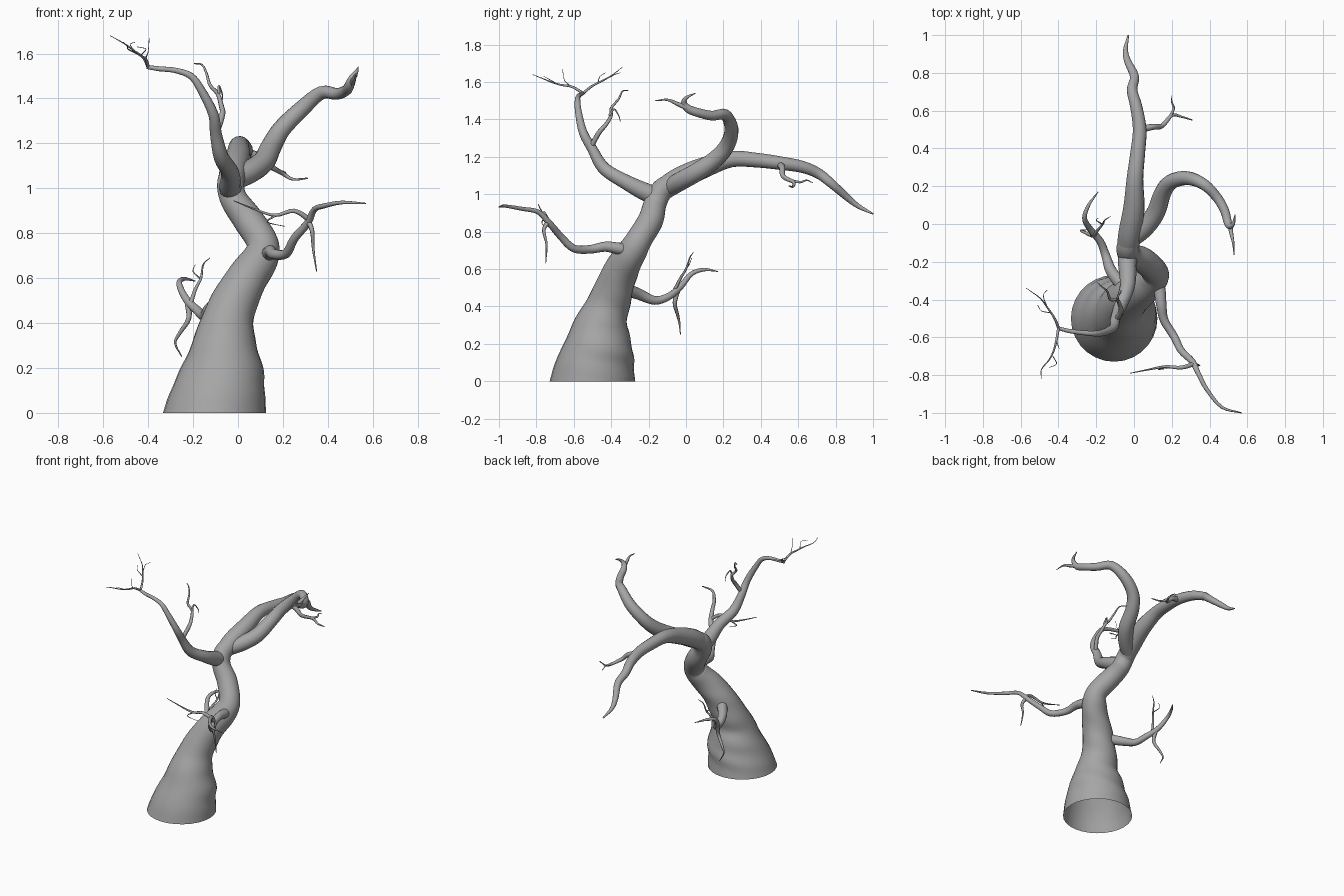
import bpy, bmesh, math
from mathutils import Vector

UP = Vector((0, 0, 1))
BARK = bpy.data.materials.new("bark")
BARK.diffuse_color = (0.38, 0.38, 0.38, 1)


def smooth_path(pts, steps):
    """Catmull-Rom through (x, y, z, radius) points."""
    p = [Vector(q) for q in pts]
    p = [p[0] * 2 - p[1]] + p + [p[-1] * 2 - p[-2]]
    out = []
    for i in range(1, len(p) - 2):
        a, b, c, d = p[i - 1:i + 3]
        for k in range(steps):
            t = k / steps
            out.append(0.5 * (2 * b + (c - a) * t + (2 * a - 5 * b + 4 * c - d) * t * t
                              + (3 * b - a - 3 * c + d) * t ** 3))
    return out + [p[-2]]


def tube(name, pts, sides=10, steps=4, trunk=False):
    """Tapered tube along a path; the trunk keeps level rings near the ground."""
    path = smooth_path(pts, steps)
    bm = bmesh.new()
    rings, side, n = [], Vector((1, 0, 0)), len(path)
    for i, q in enumerate(path):
        pos, r = q.to_3d(), max(q.w, 0.0015)
        tan = (path[min(i + 1, n - 1)].to_3d() - path[max(i - 1, 0)].to_3d()).normalized()
        if trunk:
            tan = UP.lerp(tan, min(1, max(0, (pos.z - 0.1) / 0.6))).normalized()
        if abs(side.dot(tan)) > 0.95:
            side = tan.orthogonal()
        side = (side - tan * side.dot(tan)).normalized()
        other = tan.cross(side)
        ring = []
        for k in range(sides):
            a = math.tau * k / sides
            rr = r
            if trunk and 0 < pos.z < 0.7:      # soft folds, mostly on the back of the bark
                fold = 0.012 + 0.014 * math.sin(a)
                rr *= 1 + fold * math.sin(pos.z * 40 + 2 * a) * min(1, pos.z * 8)
            ring.append(bm.verts.new(pos + (side * math.cos(a) + other * math.sin(a)) * rr))
        rings.append(ring)
    for lo, hi in zip(rings, rings[1:]):
        for k in range(sides):
            m = (k + 1) % sides
            bm.faces.new((lo[k], lo[m], hi[m], hi[k]))
    bm.faces.new(rings[-1])
    for f in bm.faces:
        f.smooth = True
    me = bpy.data.meshes.new(name)
    bm.to_mesh(me)
    bm.free()
    me.materials.append(BARK)
    ob = bpy.data.objects.new(name, me)
    bpy.context.collection.objects.link(ob)
    return ob


def twig(name, r, *pts):
    """Thin branch tapering evenly from radius r to a point."""
    n = len(pts) - 1
    return tube(name, [(*p, r * (1 - 0.85 * i / n)) for i, p in enumerate(pts)], 7, 4)


# Trunk, leaning back and twisting (open underneath)
tube("trunk", [(-.105, -.5, 0, .229), (-.09, -.49, .1, .21), (-.07, -.47, .2, .182),
               (-.062, -.46, .3, .146), (-.05, -.422, .4, .119), (-.015, -.385, .5, .104),
               (.04, -.345, .6, .092), (.1, -.29, .69, .08), (.108, -.25, .76, .07),
               (.045, -.19, .86, .068), (-.018, -.165, .95, .061), (-.033, -.13, 1.02, .06),
               (-.02, -.07, 1.06, .056)], 28, 6, True)

# Limb reaching backwards
tube("back_limb", [(-.033, -.13, 1.02, .058), (-.02, -.04, 1.08, .061), (0, .09, 1.14, .056),
                   (.005, .24, 1.188, .044), (.02, .38, 1.182, .039), (.03, .5, 1.167, .036),
                   (.012, .62, 1.147, .032), (-.01, .71, 1.11, .028), (.003, .78, 1.055, .024),
                   (-.033, .86, .985, .019), (-.045, .92, .937, .013), (-.03, 1, .895, .004)], 16)
twig("back_twig", .02, (.03, .5, 1.16), (.1, .515, 1.14), (.15, .52, 1.095),
     (.2, .575, 1.065), (.245, .57, 1.04), (.31, .55, 1.045))
twig("back_twig_fork", .009, (.18, .55, 1.075), (.21, .61, 1.065), (.2, .645, 1.075), (.2, .68, 1.06))

# Limb curling up to the right
tube("right_limb", [(-.02, -.08, 1.04, .05), (.055, -.02, 1.075, .051), (.115, .06, 1.12, .05),
                    (.15, .16, 1.19, .046), (.195, .222, 1.265, .041), (.28, .243, 1.35, .037),
                    (.37, .21, 1.425, .03), (.44, .14, 1.42, .026), (.48, .07, 1.435, .024),
                    (.495, .015, 1.455, .022), (.505, -.01, 1.485, .017), (.525, 0, 1.515, .01),
                    (.535, .05, 1.54, .002)], 14)
twig("right_limb_fork", .015, (.505, .01, 1.46), (.515, -.05, 1.485), (.525, -.1, 1.505), (.53, -.165, 1.5))

# Limb rising to the front left
tube("left_limb", [(-.03, -.13, .99, .046), (-.035, -.2, 1.005, .05), (-.035, -.33, 1.07, .04),
                   (-.075, -.44, 1.14, .034), (-.098, -.5, 1.24, .027), (-.11, -.55, 1.33, .023),
                   (-.165, -.575, 1.44, .018), (-.21, -.58, 1.5, .015), (-.28, -.575, 1.525, .012),
                   (-.35, -.565, 1.532, .011), (-.405, -.55, 1.54, .009)], 14)
twig("left_tip_back", .008, (-.4, -.55, 1.54), (-.42, -.5, 1.58), (-.46, -.44, 1.61),
     (-.5, -.39, 1.64), (-.57, -.34, 1.68))
twig("left_tip_front", .008, (-.4, -.55, 1.54), (-.41, -.61, 1.575), (-.425, -.67, 1.585),
     (-.45, -.72, 1.6), (-.49, -.77, 1.62), (-.49, -.82, 1.64))
for i, (a, b, c) in enumerate([((-.41, -.62, 1.58), (-.4, -.65, 1.61), (-.395, -.66, 1.67)),
                               ((-.43, -.7, 1.595), (-.41, -.74, 1.62), (-.45, -.76, 1.63)),
                               ((-.46, -.44, 1.61), (-.48, -.38, 1.64), (-.46, -.35, 1.65)),
                               ((-.44, -.47, 1.6), (-.49, -.46, 1.63), (-.51, -.43, 1.65))]):
    twig(f"left_twiglet_{i}", .003, a, b, c)
twig("left_side_twig", .015, (-.095, -.51, 1.25), (-.07, -.465, 1.33), (-.075, -.43, 1.37),
     (-.09, -.4, 1.42), (-.125, -.4, 1.46), (-.14, -.36, 1.51), (-.16, -.34, 1.55), (-.195, -.31, 1.555))
twig("left_side_twig_fork", .007, (-.085, -.41, 1.42), (-.085, -.385, 1.455), (-.07, -.36, 1.42), (-.07, -.35, 1.385))

# Low branch at the back left
tube("low_branch", [(-.05, -.34, .5, .036), (-.12, -.25, .465, .03), (-.15, -.165, .432, .023),
                    (-.18, -.09, .455, .02), (-.23, -.03, .505, .017), (-.262, .03, .575, .013),
                    (-.24, .1, .597, .009), (-.19, .17, .587, .002)], 12)
twig("low_branch_up_twig", .01, (-.21, -.06, .49), (-.19, -.03, .55), (-.165, 0, .6),
     (-.155, .02, .66), (-.125, .04, .69))
twig("low_branch_up_twiglet", .004, (-.17, 0, .6), (-.2, .02, .63), (-.19, .03, .66))
twig("low_branch_down_twig", .015, (-.225, -.04, .5), (-.22, -.06, .42), (-.26, -.045, .355),
     (-.28, -.035, .31), (-.25, -.03, .25))

# Branch at the front right
tube("front_branch", [(.11, -.27, .7, .03), (.135, -.35, .708, .032), (.145, -.43, .72, .027),
                      (.16, -.51, .706, .023), (.215, -.6, .71, .021), (.25, -.67, .775, .019),
                      (.31, -.73, .845, .017), (.34, -.79, .905, .013), (.385, -.875, .922, .011),
                      (.465, -.97, .937, .008), (.57, -1, .932, .003)], 12)
twig("front_branch_down_twig", .014, (.31, -.73, .86), (.33, -.76, .81), (.335, -.745, .73), (.35, -.75, .63))
twig("front_branch_left_twig", .013, (.32, -.74, .86), (.25, -.76, .9), (.165, -.755, .88),
     (.08, -.77, .905), (-.02, -.79, .945))
twig("front_branch_twiglet", .005, (.17, -.755, .88), (.13, -.77, .85), (.21, -.76, .83))
